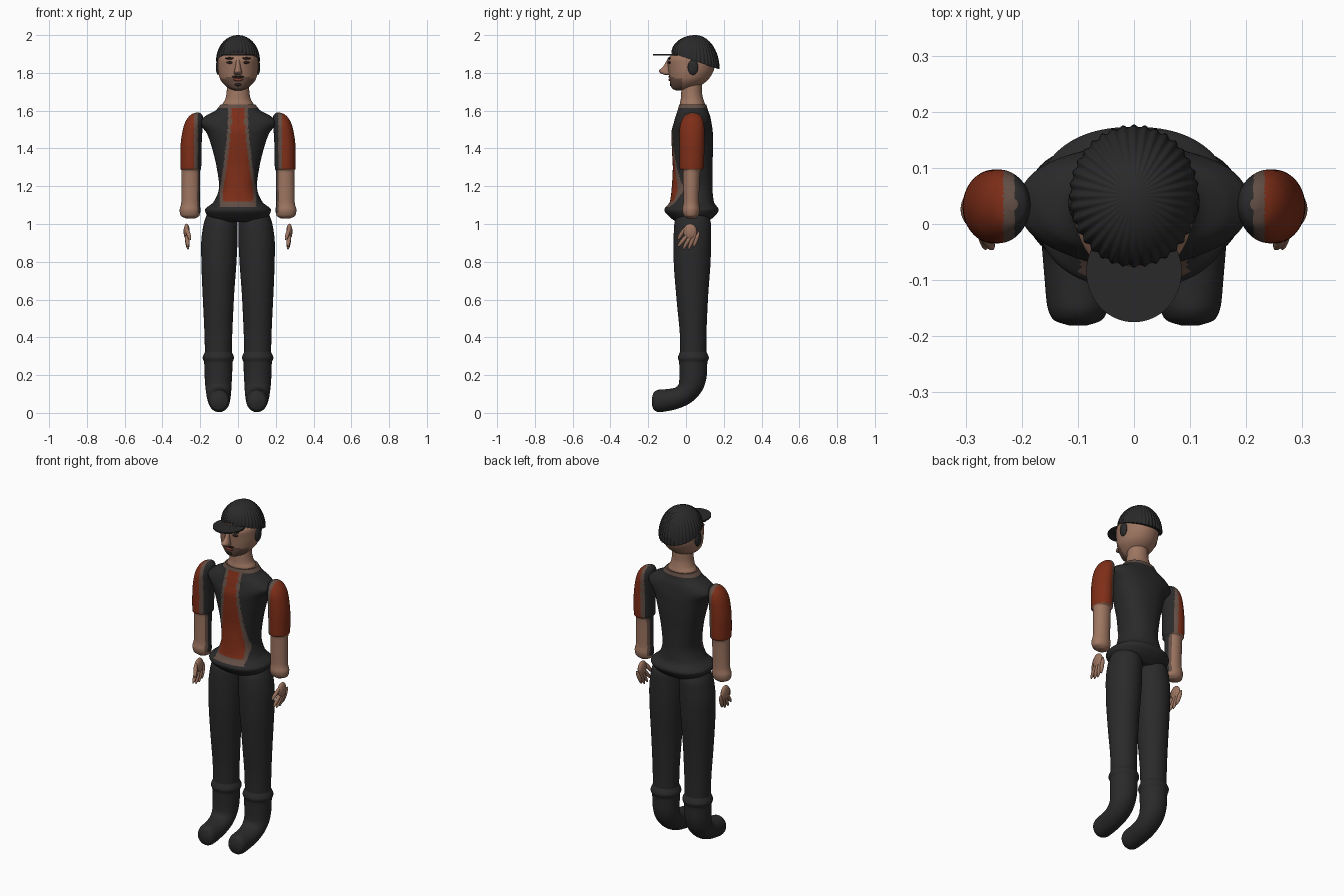
import bpy, bmesh, math
from mathutils import Vector, Matrix

if "Cube" in bpy.data.objects:
    bpy.data.objects.remove(bpy.data.objects["Cube"])


def material(name, r, g, b):
    m = bpy.data.materials.new(name)
    m.use_nodes = True
    m.diffuse_color = (r, g, b, 1)
    bsdf = m.node_tree.nodes["Principled BSDF"]
    bsdf.inputs["Base Color"].default_value = (r, g, b, 1)
    bsdf.inputs["Roughness"].default_value = 0.8
    return m


BLACK = material("charcoal cloth", 0.023, 0.023, 0.024)
RED = material("rust red cloth", 0.21, 0.027, 0.009)
TRIM = material("grey brown trim", 0.12, 0.075, 0.058)
SKIN = material("skin", 0.34, 0.18, 0.12)
STUBBLE = material("stubble", 0.15, 0.085, 0.06)
DARK = material("dark hair", 0.02, 0.014, 0.012)
LIP = material("lip red", 0.25, 0.05, 0.035)


def finish(name, bm, mats, rule=None, mirror=False, angle=45):
    bmesh.ops.recalc_face_normals(bm, faces=bm.faces)
    for f in bm.faces:
        f.smooth = True
        if rule:
            f.material_index = mats.index(rule(f.calc_center_median()))
    me = bpy.data.meshes.new(name)
    bm.to_mesh(me)
    bm.free()
    for m in mats:
        me.materials.append(m)
    me.set_sharp_from_angle(angle=math.radians(angle))
    ob = bpy.data.objects.new(name, me)
    bpy.context.collection.objects.link(ob)
    if mirror:
        ob.modifiers.new("mirror", "MIRROR")
    return ob


def level(z, x, rx, y0, y1):
    """Horizontal ring from front y0 to back y1."""
    return (x, rx, y0, z, y1, z)


def blend(rings, steps):
    """Monotone smooth interpolation between rings."""
    def slope(i, c):
        if i == 0 or i == len(rings) - 1:
            return 0.5 * (rings[max(i, 1)][c] - rings[max(i, 1) - 1][c])
        a, b = rings[i][c] - rings[i - 1][c], rings[i + 1][c] - rings[i][c]
        return 2 * a * b / (a + b) if a * b > 0 else 0
    out = []
    for i in range(len(rings) - 1):
        for k in range(steps):
            t = k / steps
            out.append([rings[i][c] + (rings[i + 1][c] - rings[i][c]) * t * t * (3 - 2 * t)
                        + slope(i, c) * t * (1 - t) ** 2 - slope(i + 1, c) * t * t * (1 - t)
                        for c in range(6)])
    return out + [rings[-1]]


def skin_rows(bm, rows, cap=True):
    n = len(rows[0])
    for a, b in zip(rows, rows[1:]):
        for j in range(n):
            k = (j + 1) % n
            bm.faces.new((a[j], a[k], b[k], b[j]))
    if cap:
        bm.faces.new(rows[0])
        bm.faces.new(rows[-1])


def loft(name, rings, mats, rule=None, mirror=False, n=48, steps=6, power=2.0):
    bm = bmesh.new()
    rows = []
    for x, rx, y0, z0, y1, z1 in blend(rings, steps):
        row = []
        for j in range(n):
            a = math.tau * j / n
            c, s = (math.copysign(abs(v) ** (2 / power), v) for v in (math.cos(a), math.sin(a)))
            row.append(bm.verts.new((x + rx * c, (y0 + y1) / 2 + (y1 - y0) / 2 * s,
                                     (z0 + z1) / 2 + (z1 - z0) / 2 * s)))
        rows.append(row)
    skin_rows(bm, rows)
    return finish(name, bm, mats, rule, mirror)


def blobs(name, items, mat, mirror=False):
    """Ellipsoids given as centre and radii."""
    bm = bmesh.new()
    for centre, radii in items:
        bmesh.ops.create_uvsphere(bm, u_segments=20, v_segments=12, radius=1,
                                  matrix=Matrix.LocRotScale(Vector(centre), None, Vector(radii)))
    return finish(name, bm, [mat], mirror=mirror)


def digits(name, items, mat):
    """Slim rounded fingers from point a to point b, mirrored."""
    bm = bmesh.new()
    for a, b, r in items:
        a, b = Vector(a), Vector(b)
        turn = (b - a).to_track_quat("Z", "Y")
        bmesh.ops.create_uvsphere(bm, u_segments=14, v_segments=10, radius=1,
                                  matrix=Matrix.LocRotScale((a + b) / 2, turn, Vector((r, r, (b - a).length / 2))))
    return finish(name, bm, [mat], mirror=True)


# Vest with front panel, collar and hem
def vest_rule(p):
    if p.z > 1.612:
        return TRIM
    if p.y < 0.01 and p.z > 1.09:
        w = 0.034 + 0.045 * min(1, max(0, (1.58 - p.z) / 0.4)) ** 1.5
        if abs(p.x) < w and p.z > 1.12:
            return RED
        if abs(p.x) < w + 0.018:
            return TRIM
    return BLACK


loft("vest", [level(1.01, 0, 0.13, -0.05, 0.11), level(1.04, 0, 0.16, -0.09, 0.15),
              level(1.075, 0, 0.175, -0.115, 0.173), level(1.12, 0, 0.127, -0.085, 0.147),
              level(1.2, 0, 0.1, -0.075, 0.14), level(1.3, 0, 0.113, -0.07, 0.14),
              level(1.4, 0, 0.137, -0.075, 0.143), level(1.48, 0, 0.165, -0.077, 0.142),
              level(1.535, 0, 0.205, -0.065, 0.135), level(1.57, 0, 0.175, -0.055, 0.128),
              level(1.6, 0, 0.12, -0.045, 0.117), level(1.632, 0, 0.092, -0.036, 0.108)],
     [BLACK, RED, TRIM], vest_rule, n=112, steps=8, power=2.3)


# Sleeves and forearms
def arm_rule(p):
    sleeve = p.z > 1.29
    edge = 0.213 if sleeve else 0.205
    if p.x < edge and p.z > 1.06:
        return BLACK
    if p.x < edge + (0.02 if sleeve else 0.01) and p.z > 1.06:
        return TRIM
    return RED if sleeve else SKIN


loft("arms", [level(1.03, 0.252, 0.025, 0.005, 0.05), level(1.045, 0.254, 0.05, -0.012, 0.066),
              level(1.075, 0.254, 0.055, -0.02, 0.073), level(1.12, 0.251, 0.049, -0.014, 0.069),
              level(1.283, 0.25, 0.05, -0.016, 0.076), level(1.293, 0.25, 0.055, -0.033, 0.093),
              level(1.4, 0.249, 0.056, -0.035, 0.097), level(1.5, 0.24, 0.052, -0.034, 0.097),
              level(1.55, 0.229, 0.045, -0.022, 0.09), level(1.58, 0.219, 0.028, 0.0, 0.07),
              level(1.59, 0.215, 0.008, 0.025, 0.045)],
     [BLACK, RED, TRIM, SKIN], arm_rule, mirror=True, n=80)

# Hands
blobs("palms", [((0.272, 0.022, 0.96), (0.016, 0.036, 0.042))], SKIN, mirror=True)
fingers = [((0.275, 0.022 + 0.016 * i, 0.96), (0.264, -0.045 + 0.028 * i, 0.878 - 0.016 * math.sin(i)), 0.011)
           for i in range(4)]
fingers.append(((0.275, 0.0, 0.985), (0.252, -0.045, 0.915), 0.011))
digits("fingers", fingers, SKIN)

# Trousers
loft("trouser_legs", [level(1.06, 0.085, 0.075, -0.04, 0.11), level(1.0, 0.092, 0.09, -0.062, 0.132),
                      level(0.9, 0.099, 0.096, -0.066, 0.133), level(0.8, 0.101, 0.093, -0.065, 0.13),
                      level(0.6, 0.104, 0.082, -0.05, 0.116), level(0.4, 0.104, 0.073, -0.032, 0.108),
                      level(0.27, 0.104, 0.07, -0.03, 0.107)], [BLACK], mirror=True)

# Boots with turned cuffs and forward toes
loft("boots", [level(0.325, 0.104, 0.07, -0.03, 0.107), level(0.292, 0.104, 0.083, -0.043, 0.121),
               level(0.265, 0.104, 0.075, -0.036, 0.113), level(0.2, 0.104, 0.073, -0.035, 0.11),
               (0.104, 0.07, -0.037, 0.16, 0.098, 0.145), (0.103, 0.067, -0.047, 0.14, 0.065, 0.09),
               (0.102, 0.063, -0.07, 0.13, 0.005, 0.042), (0.101, 0.059, -0.11, 0.125, -0.07, 0.015),
               (0.1, 0.055, -0.148, 0.122, -0.14, 0.004), (0.1, 0.043, -0.172, 0.105, -0.17, 0.016),
               (0.1, 0.015, -0.181, 0.075, -0.181, 0.045)], [BLACK], mirror=True)

# Neck and head
loft("neck", [level(1.61, 0, 0.088, -0.034, 0.105), level(1.635, 0, 0.082, -0.033, 0.1),
              level(1.66, 0, 0.068, -0.028, 0.092), level(1.7, 0, 0.06, -0.025, 0.085),
              level(1.76, 0, 0.057, -0.02, 0.085)], [SKIN])


def face_rule(p):
    jaw = p.y < -0.02 and p.z < 1.79 - 0.25 * abs(p.x)
    return STUBBLE if jaw else SKIN


loft("head", [level(1.708, 0, 0.02, -0.055, -0.01), level(1.717, 0, 0.045, -0.073, 0.035),
              level(1.735, 0, 0.07, -0.081, 0.08), level(1.77, 0, 0.096, -0.088, 0.122),
              level(1.82, 0, 0.106, -0.094, 0.149), level(1.865, 0, 0.107, -0.099, 0.158),
              level(1.9, 0, 0.098, -0.075, 0.145), level(1.95, 0, 0.065, -0.02, 0.105),
              level(1.97, 0, 0.02, 0.02, 0.06)], [SKIN, STUBBLE], face_rule, n=72)
loft("nose", [level(1.788, 0, 0.012, -0.105, -0.08), level(1.797, 0, 0.022, -0.132, -0.08),
              level(1.81, 0, 0.02, -0.144, -0.08), level(1.835, 0, 0.013, -0.12, -0.08),
              level(1.87, 0, 0.01, -0.1, -0.08)], [SKIN], n=24)
blobs("eyes", [((0.043, -0.088, 1.855), (0.017, 0.008, 0.007))], DARK, mirror=True)
blobs("eyebrows", [((0.045, -0.089, 1.877), (0.024, 0.008, 0.006))], DARK, mirror=True)
blobs("moustache", [((0.015, -0.088, 1.779), (0.018, 0.006, 0.004))], DARK, mirror=True)
blobs("lips", [((0, -0.086, 1.764), (0.026, 0.007, 0.007))], LIP)
blobs("chin_tuft", [((0, -0.079, 1.738), (0.018, 0.007, 0.009))], DARK)
blobs("ear_pads", [((0.105, 0.037, 1.83), (0.012, 0.028, 0.041))], BLACK, mirror=True)

# Pleated cap, lower at the back
bm = bmesh.new()
rows = []
for i in range(19):
    t = math.pi / 2 * min(i / 18, 0.985)
    row = []
    for j in range(216):
        a = math.tau * j / 216
        base = 1.862 - 0.042 * math.sin(a)
        r = math.cos(t) * (1 + 0.022 * math.cos(36 * a))
        row.append(bm.verts.new((0.114 * r * math.cos(a), 0.05 + 0.125 * r * math.sin(a),
                                 base + (2.0 - base) * math.sin(t))))
    rows.append(row)
skin_rows(bm, rows)
finish("pleated_cap", bm, [BLACK])

# Cap brim
bm = bmesh.new()
bmesh.ops.create_cone(bm, cap_ends=True, segments=64, radius1=1, radius2=1, depth=1,
                      matrix=Matrix.LocRotScale(Vector((0, -0.085, 1.896)), None, Vector((0.085, 0.09, 0.008))))
finish("cap_brim", bm, [BLACK])
